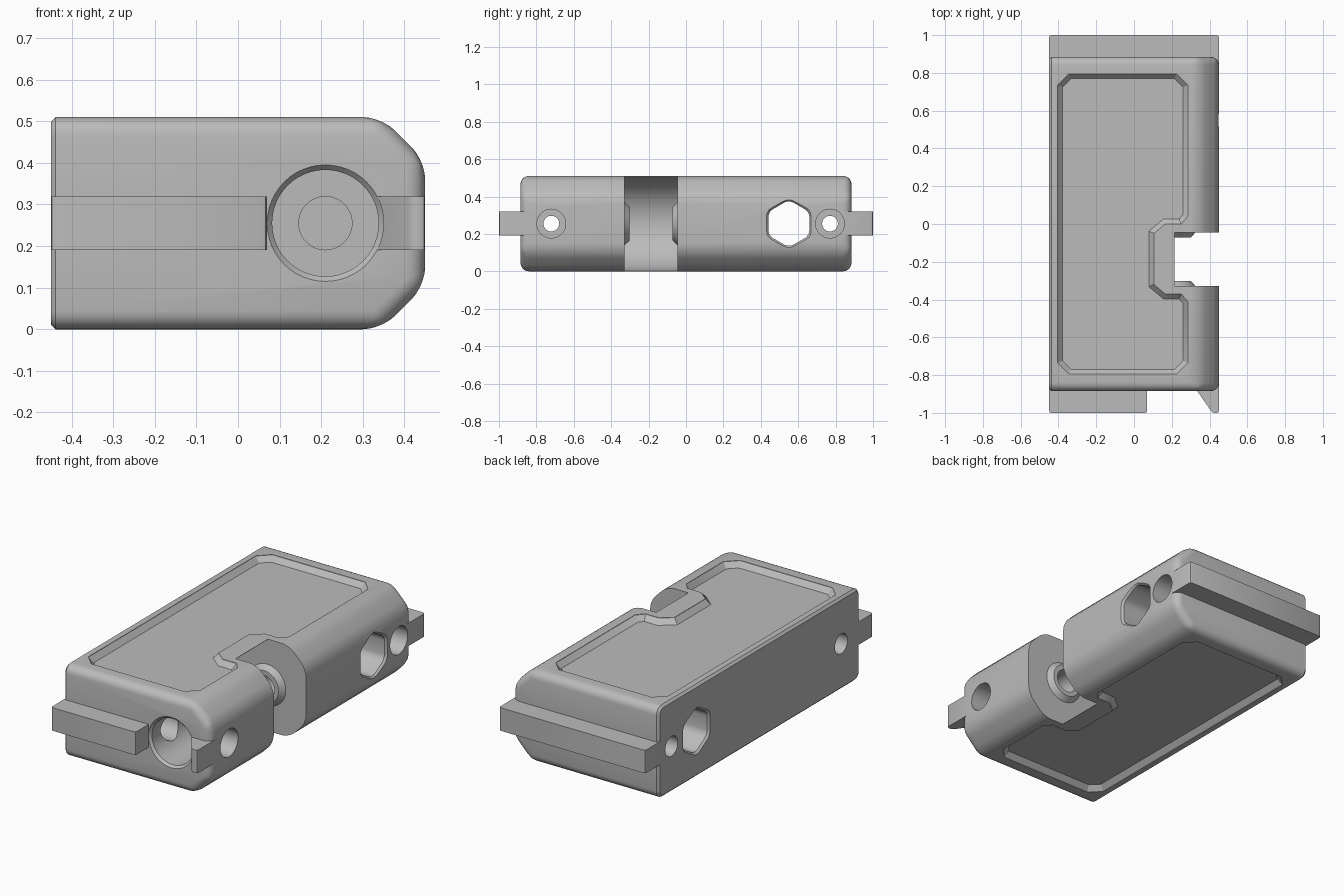
import bpy, bmesh, math
from mathutils import Vector

if "Cube" in bpy.data.objects:
    bpy.data.objects.remove(bpy.data.objects["Cube"], do_unlink=True)

grey = bpy.data.materials.new("matte_grey")
grey.use_nodes = True
colour = (0.5, 0.5, 0.5, 1)
grey.diffuse_color = colour
grey.node_tree.nodes["Principled BSDF"].inputs["Base Color"].default_value = colour

TOP, MID = 0.51, 0.255
BORE_X = 0.21
SLOT = (-0.328, -0.045)


def finish(name, bm):
    bmesh.ops.recalc_face_normals(bm, faces=bm.faces)
    mesh = bpy.data.meshes.new(name)
    bm.to_mesh(mesh)
    bm.free()
    mesh.materials.append(grey)
    ob = bpy.data.objects.new(name, mesh)
    bpy.context.collection.objects.link(ob)
    return ob


def prism(points, axis, lo, hi):
    """Extrude an outline (x with z, or x with y) along y or z."""
    bm = bmesh.new()
    def place(p, t):
        return (p[0], t, p[1]) if axis == "y" else (p[0], p[1], t)
    rings = [[bm.verts.new(place(p, t)) for p in points] for t in (lo, hi)]
    for ring in rings:
        bm.faces.new(ring)
    n = len(points)
    for i in range(n):
        j = (i + 1) % n
        bm.faces.new((rings[0][i], rings[0][j], rings[1][j], rings[1][i]))
    bmesh.ops.recalc_face_normals(bm, faces=bm.faces)
    bm.faces.ensure_lookup_table()
    return bm


def lathe(profile, axis, centre, sides=48, closed=False):
    """Spin (radius, position) pairs around an x or y axis."""
    bm = bmesh.new()
    rings = []
    for r, t in profile:
        ring = []
        for i in range(sides):
            a = math.tau * i / sides
            u, w = r * math.sin(a), centre[1] + r * math.cos(a)
            co = (t, centre[0] + u, w) if axis == "x" else (centre[0] + u, t, w)
            ring.append(bm.verts.new(co))
        rings.append(ring)
    pairs = list(zip(rings, rings[1:]))
    if closed:
        pairs.append((rings[-1], rings[0]))
    else:
        bm.faces.new(rings[0])
        bm.faces.new(rings[-1])
    for a, b in pairs:
        for i in range(sides):
            j = (i + 1) % sides
            bm.faces.new((a[i], a[j], b[j], b[i]))
    return bm


def combine(target, bm, operation):
    tool = finish("tool", bm)
    tool.hide_render = True
    mod = target.modifiers.new("combine", "BOOLEAN")
    mod.operation, mod.solver, mod.object = operation, "EXACT", tool
    bpy.context.view_layer.objects.active = target
    bpy.ops.object.modifier_apply(modifier=mod.name)
    bpy.data.objects.remove(tool, do_unlink=True)


def bevel(bm, rule, width, segments):
    edges = [e for e in bm.edges if rule(*[v.co for v in e.verts])]
    bmesh.ops.bevel(bm, geom=edges, offset=width, segments=segments,
                    profile=0.5, affect="EDGES", clamp_overlap=True)


# Main body: chamfered on the +x side, rounded everywhere but the flat -x side
outline = [(-0.45, 0), (0.345, 0), (0.45, 0.105),
           (0.45, TOP - 0.105), (0.345, TOP), (-0.45, TOP)]
bm = prism(outline, "y", -0.885, 0.885)
bevel(bm, lambda a, b: a.x > -0.44 or b.x > -0.44, 0.045, 5)
bevel(bm, lambda a, b: a.x < -0.449 and b.x < -0.449, 0.012, 1)
body = finish("body", bm)

# Rails on both ends; the front one is interrupted by the bore
rails = [
    [(-0.45, 0.84), (0.45, 0.84), (0.45, 1), (-0.45, 1)],
    [(-0.45, -0.84), (0.07, -0.84), (0.07, -1), (-0.45, -1)],
    [(0.335, -0.885), (0.355, -0.84), (0.45, -0.84), (0.45, -1), (0.415, -1)],
]
for points in rails:
    bm = prism(points, "z", MID - 0.064, MID + 0.064)
    bevel(bm, lambda a, b: abs(a.z - b.z) > 0.1 and abs(a.y) > 0.95, 0.012, 2)
    combine(body, bm, "UNION")

# Shallow pockets above and below, stepping around the slot
pocket = [(-0.345, -0.795), (0.225, -0.795), (0.285, -0.735), (0.285, -0.41),
          (0.25, -0.37), (0.165, -0.37), (0.105, -0.32), (0.105, -0.05),
          (0.165, 0), (0.25, 0), (0.285, 0.04), (0.285, 0.735),
          (0.225, 0.795), (-0.345, 0.795), (-0.405, 0.735), (-0.405, -0.735)]
for surface, outward in ((TOP, 1), (0, -1)):
    bm = prism(pocket, "z", surface - outward * 0.002, surface + outward * 0.1)
    floor = bm.faces[0]
    bmesh.ops.inset_region(bm, faces=[floor], thickness=0.026, use_even_offset=True)
    for v in floor.verts:
        v.co.z = surface - outward * 0.03
    combine(body, bm, "DIFFERENCE")

# Wheel slot with a concave floor
radius = 0.253
slot = [(0.6, MID - 0.4), (0.6, MID + 0.4), (BORE_X + 0.005, MID + 0.4)]
for i in range(33):
    a = math.pi / 2 + math.pi * i / 32
    slot.append((BORE_X + 0.005 + radius * math.cos(a), MID + radius * math.sin(a)))
slot.append((BORE_X + 0.005, MID - 0.4))
combine(body, prism(slot, "y", *SLOT), "DIFFERENCE")

# Conical bosses on both slot walls
for wall, side in ((SLOT[0], 1), (SLOT[1], -1)):
    ring = [(0.115, wall - side * 0.01), (0.115, wall), (0.09, wall + side * 0.027),
            (0.055, wall + side * 0.027), (0.055, wall - side * 0.01)]
    combine(body, lathe(ring, "y", (BORE_X, MID), closed=True), "UNION")

# Stepped bore from the front, through the slot, ending blind
bore = [(0.14, -1.1), (0.14, -0.885), (0.128, -0.872), (0.128, -0.46),
        (0.064, -0.46), (0.064, 0.2)]
combine(body, lathe(bore, "y", (BORE_X, MID)), "DIFFERENCE")

# Stepped screw holes across the body
screw = [(0.055, -0.6), (0.055, -0.36), (0.042, -0.36), (0.042, -0.1),
         (0.077, -0.1), (0.077, 0.6)]
for y in (-0.72, 0.77):
    combine(body, lathe(screw, "x", (y, MID)), "DIFFERENCE")

# Hexagonal through hole with rounded corners and flared rims
hexagon = [(0.138, -0.6), (0.138, -0.45), (0.126, -0.438),
           (0.126, 0.438), (0.138, 0.45), (0.138, 0.6)]
bm = lathe(hexagon, "x", (0.55, MID), sides=6)
bevel(bm, lambda a, b: abs(a.x - b.x) > 0.005, 0.025, 3)
combine(body, bm, "DIFFERENCE")

# Smooth curved areas, keep edges crisp
bpy.ops.object.select_all(action="DESELECT")
body.select_set(True)
bpy.context.view_layer.objects.active = body
bpy.ops.object.shade_smooth_by_angle(angle=math.radians(30))
